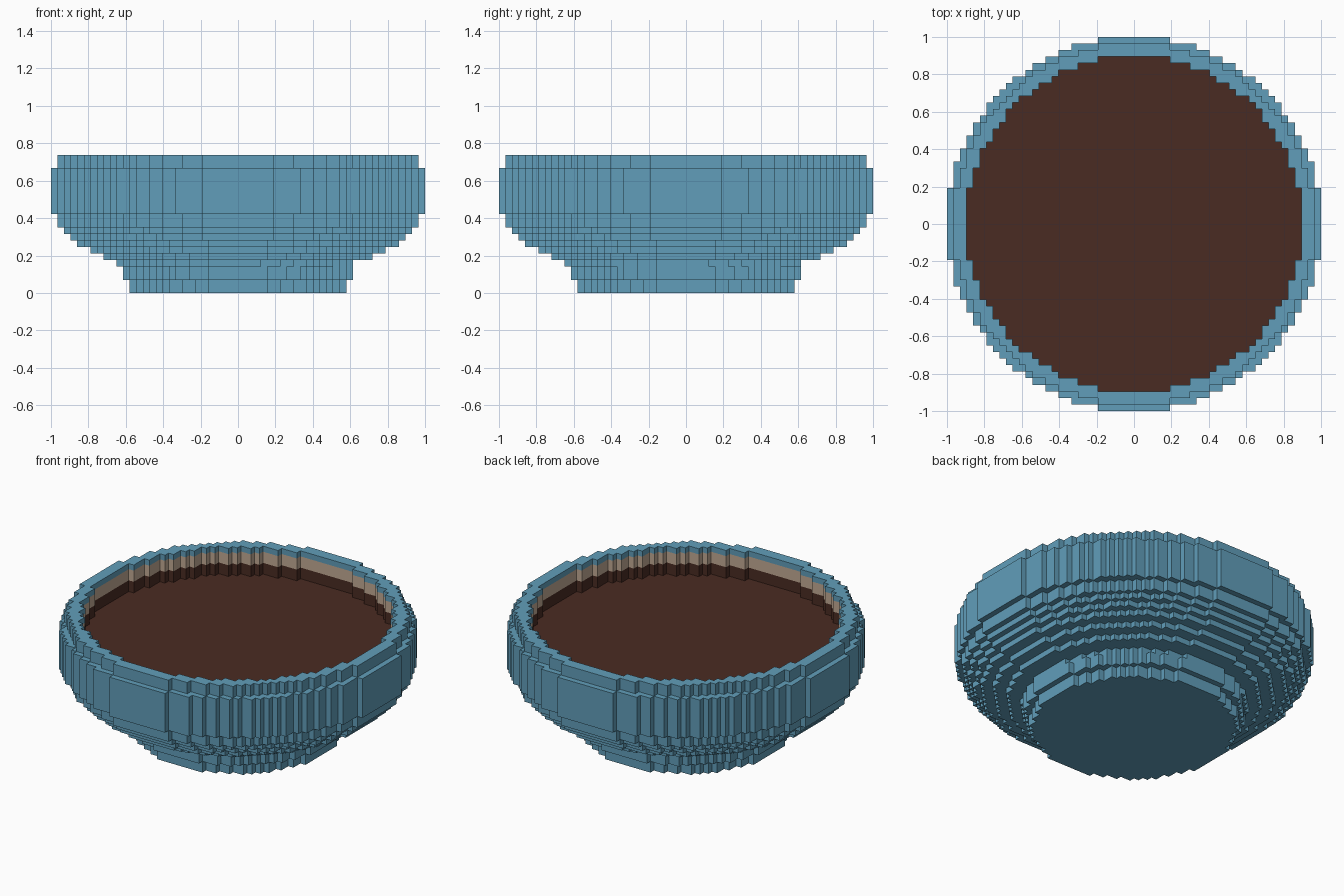
import bpy
import bmesh
from mathutils import Vector

if "Cube" in bpy.data.objects:
    bpy.data.objects.remove(bpy.data.objects["Cube"], do_unlink=True)

V = 2 / 57            # edge of one block
INNER = 25.5          # opening radius, in blocks
LIQUID_TOP = 16       # first open layer above the liquid
LINER_TOP = 18        # wet wall ends, dry lining begins
RIM = 20              # top layer

# outer radius of every layer, bottom to top: (radius, centre offset, layers)
BANDS = [(16.5, 0, 2), (17.5, 0, 2), (18, -0.5, 1), (20.5, 0, 1), (22.5, 0, 1),
         (24.5, 0, 1), (25.5, 0, 1), (26.5, 0, 1), (27.5, 0, 2), (28.5, 0, 7),
         (27.5, 0, 2)]
LAYERS = [(r, c) for r, c, n in BANDS for _ in range(n)]


def material(name, rgb):
    lin = [((s / 255 + 0.055) / 1.055) ** 2.4 for s in rgb] + [1.0]
    mat = bpy.data.materials.new(name)
    mat.use_nodes = True
    mat.diffuse_color = lin
    bsdf = mat.node_tree.nodes["Principled BSDF"]
    bsdf.inputs["Base Color"].default_value = lin
    bsdf.inputs["Roughness"].default_value = 0.8
    return mat


def owner(x, y, k):
    """Part that fills block (x, y) of layer k, or None for air."""
    if not 0 <= k < len(LAYERS):
        return None
    radius, c = LAYERS[k]
    if (x - c) ** 2 + (y - c) ** 2 > radius ** 2:
        return None
    d = x * x + y * y
    if k >= LIQUID_TOP and d <= INNER ** 2:
        return None
    if LIQUID_TOP - 1 <= k < LINER_TOP and d <= (INNER + 1) ** 2:
        return "liquid"
    if LINER_TOP <= k < RIM and d <= (INNER + 1) ** 2:
        return "inner_lining"
    return "bowl"


PARTS = {
    "bowl": material("glazed blue", (97, 158, 186)),
    "inner_lining": material("beige lining", (194, 170, 148)),
    "liquid": material("dark brown liquid", (74, 43, 34)),
}
meshes = {name: bmesh.new() for name in PARTS}
DIRS = [Vector(d) for d in ((1, 0, 0), (-1, 0, 0), (0, 1, 0),
                            (0, -1, 0), (0, 0, 1), (0, 0, -1))]

# keep only the block faces that touch air
for k in range(len(LAYERS)):
    for x in range(-28, 29):
        for y in range(-28, 29):
            part = owner(x, y, k)
            if part is None:
                continue
            bm = meshes[part]
            for n in DIRS:
                if owner(x + int(n.x), y + int(n.y), k + int(n.z)):
                    continue
                u = Vector((n.y, n.z, n.x)) / 2
                w = n.cross(u)
                mid = Vector((x, y, k + 0.5)) + n / 2
                corners = (mid - u - w, mid + u - w, mid + u + w, mid - u + w)
                bm.faces.new([bm.verts.new(p * V) for p in corners])

# weld the blocks and merge flat areas into clean panels
for name, bm in meshes.items():
    bmesh.ops.remove_doubles(bm, verts=bm.verts, dist=V / 100)
    bmesh.ops.dissolve_limit(bm, angle_limit=0.01, verts=bm.verts, edges=bm.edges)
    mesh = bpy.data.meshes.new(name)
    bm.to_mesh(mesh)
    bm.free()
    mesh.materials.append(PARTS[name])
    bpy.context.collection.objects.link(bpy.data.objects.new(name, mesh))
